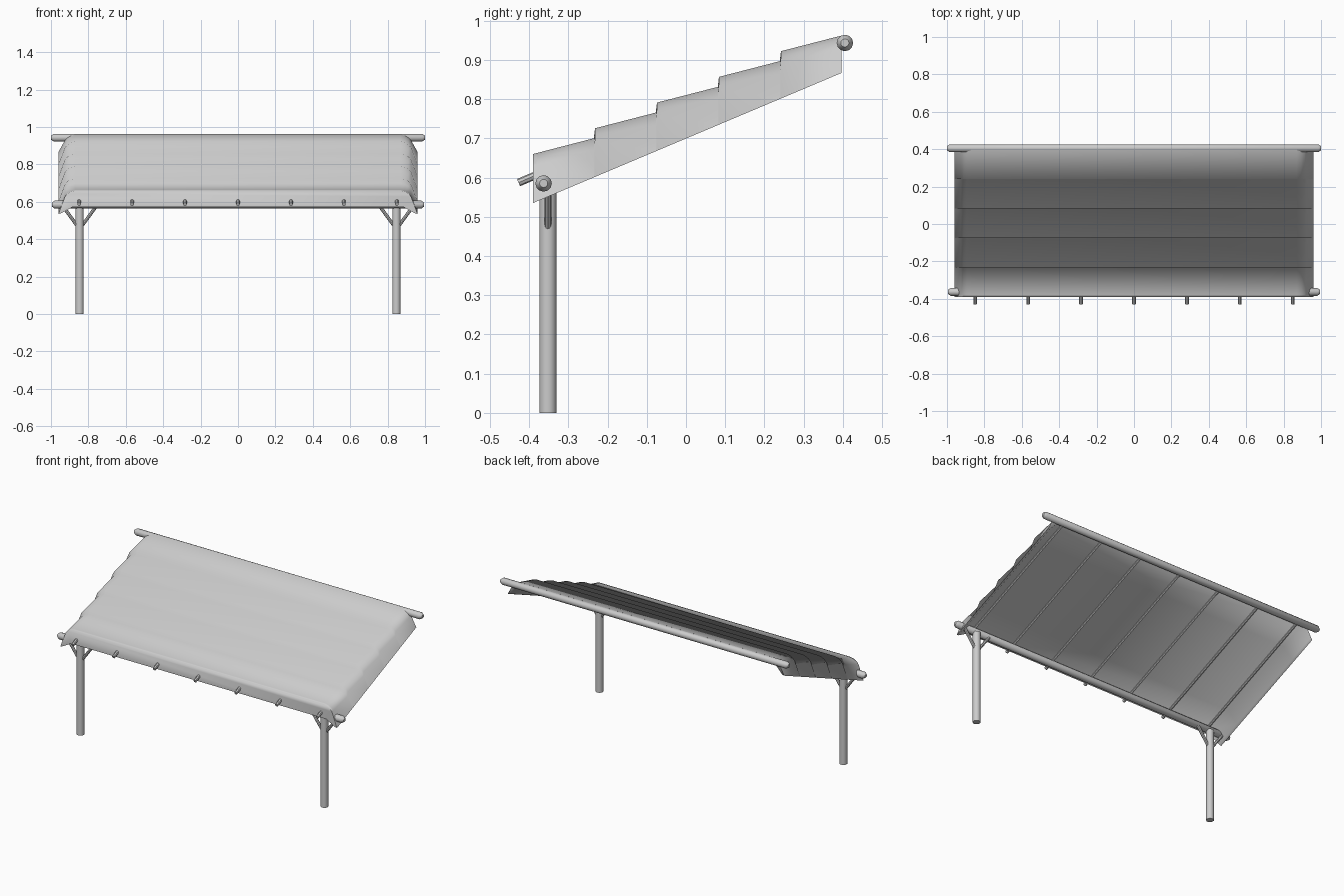
import bpy, bmesh, math
from mathutils import Vector

cube = bpy.data.objects.get("Cube")
if cube:
    bpy.data.objects.remove(cube, do_unlink=True)

grey = bpy.data.materials.new("light grey")
grey.use_nodes = True
color = (0.6, 0.6, 0.6, 1)
grey.diffuse_color = color
grey.node_tree.nodes["Principled BSDF"].inputs["Base Color"].default_value = color


def finish(name, bm, angle):
    bmesh.ops.recalc_face_normals(bm, faces=bm.faces)
    mesh = bpy.data.meshes.new(name)
    bm.to_mesh(mesh)
    bm.free()
    mesh.materials.append(grey)
    obj = bpy.data.objects.new(name, mesh)
    bpy.context.collection.objects.link(obj)
    bpy.ops.object.select_all(action='DESELECT')
    obj.select_set(True)
    bpy.context.view_layer.objects.active = obj
    bpy.ops.object.shade_smooth_by_angle(angle=math.radians(angle))
    return obj


def loft(name, rings, angle):
    """Skin a row of closed rings and cap both ends."""
    bm = bmesh.new()
    rows = [[bm.verts.new(p) for p in ring] for ring in rings]
    n = len(rows[0])
    for a, b in zip(rows, rows[1:]):
        for i in range(n):
            j = (i + 1) % n
            bm.faces.new((a[i], a[j], b[j], b[i]))
    bm.faces.new(rows[0])
    bm.faces.new(rows[-1])
    return finish(name, bm, angle)


def pole(name, start, end, radius, sides=12, tip=0.0):
    """Round pole between two points, with optional blunt chamfered tips."""
    start, end = Vector(start), Vector(end)
    axis = (end - start).normalized()
    turn = axis.to_track_quat('Z', 'Y')
    stations = [(start, radius), (end, radius)]
    if tip:
        stations = [(start, radius * 0.5), (start + axis * tip, radius),
                    (end - axis * tip, radius), (end, radius * 0.5)]
    rings = []
    for centre, r in stations:
        angles = [math.tau * i / sides for i in range(sides)]
        rings.append([centre + turn @ Vector((r * math.cos(a), r * math.sin(a), 0))
                      for a in angles])
    return loft(name, rings, 40)


# Layered roof: each course is a wide sheet with drooping ends and side skirts
def roof_ring(y, top, under):
    skirt = 0.535 + 0.4215 * (y + 0.39)
    half = [(0.87, top), (0.893, top - 0.006), (0.912, top - 0.016),
            (0.925, top - 0.032), (0.96, skirt), (0.945, skirt + 0.004),
            (0.885, under)]
    right = [(x, y, z) for x, z in half]
    left = [(-x, y, z) for x, z in reversed(half)]
    return right + left


def under_height(y):
    return 0.605 + 0.428 * (y + 0.375)


COURSES = 5
depth = 0.158
rings = []
for i in range(COURSES):
    y0 = -0.39 + i * depth
    z0 = 0.66 + i * 0.0655
    y1 = y0 + depth - 0.003
    if i == 0:
        rings.append(roof_ring(y0, z0, 0.572))
        rings.append(roof_ring(y0 + 0.012, z0 + 0.003, under_height(y0 + 0.012)))
    else:
        rings.append(roof_ring(y0, z0, under_height(y0)))
    rings.append(roof_ring(y1, z0 + 0.04, under_height(y1)))
loft("roof_covering", rings, 80)

# Long beams under the front and back edges
pole("front_beam", (-0.995, -0.363, 0.585), (0.995, -0.363, 0.585), 0.021, tip=0.015)
pole("back_beam", (-1.0, 0.405, 0.943), (1.0, 0.405, 0.943), 0.021, tip=0.015)

# Rafters running up the slope
for i in range(7):
    x = (i - 3) * 0.283
    pole(f"rafter_{i + 1}", (x, -0.427, 0.587), (x, 0.4, 0.94), 0.010, 8)

# Posts with a pair of braces each
for side, label in ((1, "left"), (-1, "right")):
    x = side * 0.847
    pole(f"{label}_post", (x, -0.352, 0), (x, -0.352, 0.575), 0.022, 16)
    for way, place in ((1, "outer"), (-1, "inner")):
        pole(f"{label}_{place}_brace", (x + side * way * 0.01, -0.352, 0.468),
             (x + side * way * 0.088, -0.352, 0.575), 0.009, 8)
